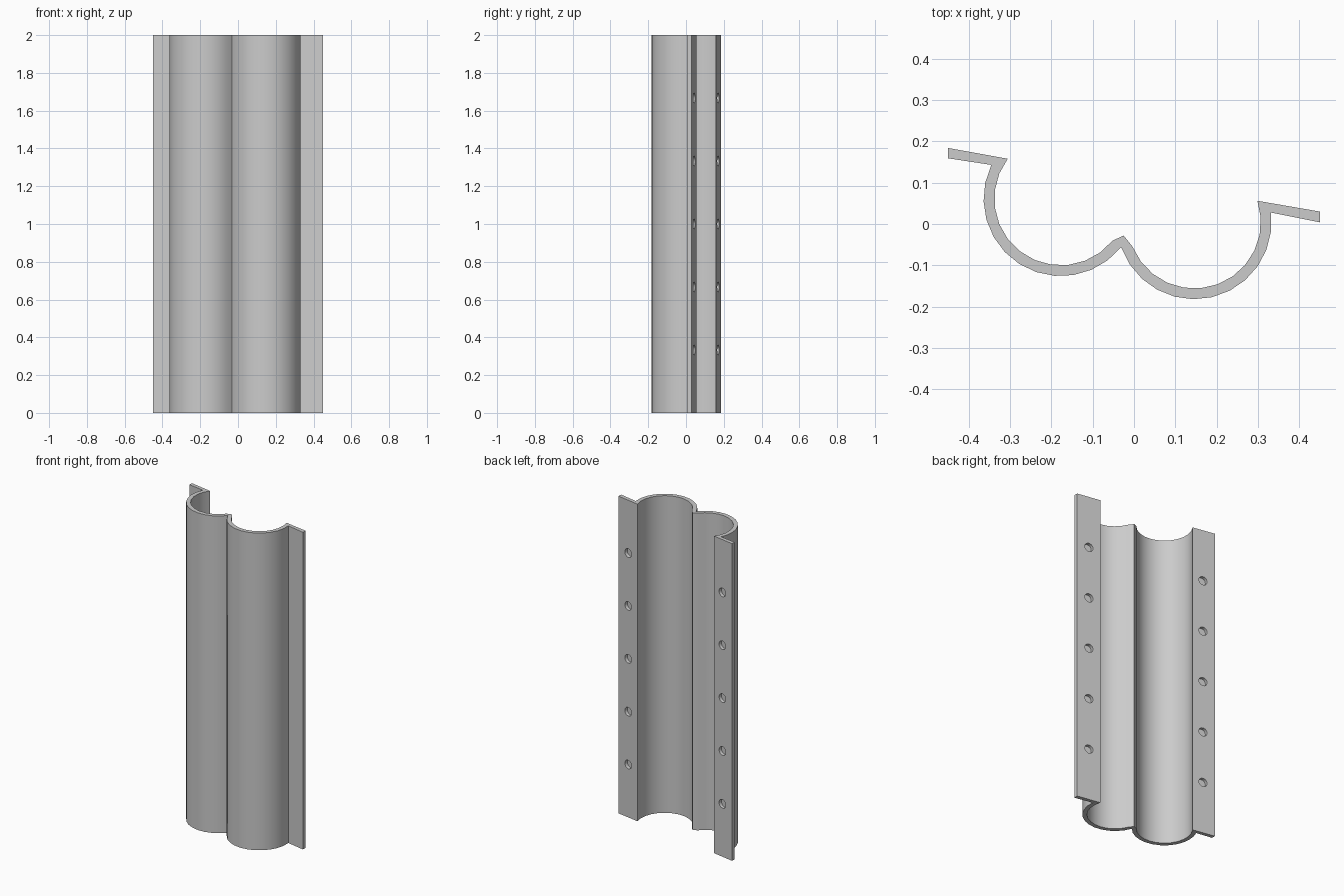
import bpy, bmesh
from math import cos, sin, radians
from mathutils import Vector, Matrix

cube = bpy.data.objects.get("Cube")
if cube:
    bpy.data.objects.remove(cube, do_unlink=True)

HEIGHT = 2.0
TILT = radians(-9.7)          # slope of the line through both flanges
R_OUT, R_IN, STEPS = 0.187, 0.161, 12
LEFT_C, RIGHT_C = (0.146, 0.005), (-0.177, 0.061)   # trough centres

grey = bpy.data.materials.new("plain_grey")
grey.use_nodes = True
grey.diffuse_color = (0.6, 0.6, 0.6, 1)
grey.node_tree.nodes["Principled BSDF"].inputs["Base Color"].default_value = (0.6, 0.6, 0.6, 1)


def arc(centre, r, a0, a1):
    """Points along a circular arc, angles in degrees."""
    pts = []
    for i in range(STEPS + 1):
        a = radians(a0 + (a1 - a0) * i / STEPS)
        pts.append((centre[0] + r * cos(a), centre[1] + r * sin(a)))
    return pts


# Cross-section: front skin from -x to +x, then back skin in reverse
front = [(-0.45, 0.159)] + arc(RIGHT_C, R_OUT, 154, 321) \
    + arc(LEFT_C, R_OUT, 199.5, 367) + [(0.45, 0.004)]
back = [(-0.45, 0.184)] + arc(RIGHT_C, R_IN, 143, 321) + [(-0.025, -0.028)] \
    + arc(LEFT_C, R_IN, 202, 378.5) + [(0.45, 0.03)]
profile = front + back[::-1]

# Double trough with flanges, extruded to full height
bm = bmesh.new()
base = bm.faces.new([bm.verts.new((x, y, 0)) for x, y in profile])
ext = bmesh.ops.extrude_face_region(bm, geom=[base])
top = [v for v in ext["geom"] if isinstance(v, bmesh.types.BMVert)]
bmesh.ops.translate(bm, verts=top, vec=(0, 0, HEIGHT))
bmesh.ops.recalc_face_normals(bm, faces=bm.faces)
mesh = bpy.data.meshes.new("double_trough_panel")
bm.to_mesh(mesh)
bm.free()
panel = bpy.data.objects.new("double_trough_panel", mesh)
bpy.context.collection.objects.link(panel)
mesh.materials.append(grey)

# Blind screw holes in the back of both flanges
bm = bmesh.new()
turn = Matrix.Rotation(TILT, 4, "Z") @ Matrix.Rotation(radians(90), 4, "X")
for x, y in ((-0.373, 0.1705), (0.373, 0.043)):
    for i in range(1, 6):
        place = Matrix.Translation(Vector((x, y, HEIGHT * i / 6)))
        bmesh.ops.create_cone(bm, cap_ends=True, segments=20, radius1=0.027,
                              radius2=0.027, depth=0.04, matrix=place @ turn)
cut_mesh = bpy.data.meshes.new("hole_cutter")
bm.to_mesh(cut_mesh)
bm.free()
cut_mesh.materials.append(grey)
cutter = bpy.data.objects.new("hole_cutter", cut_mesh)
bpy.context.collection.objects.link(cutter)

mod = panel.modifiers.new("screw_holes", "BOOLEAN")
mod.operation = "DIFFERENCE"
mod.solver = "EXACT"
mod.object = cutter

# Apply the cut, drop the helper and shade
bpy.ops.object.select_all(action="DESELECT")
bpy.context.view_layer.objects.active = panel
panel.select_set(True)
bpy.ops.object.modifier_apply(modifier=mod.name)
bpy.data.objects.remove(cutter, do_unlink=True)
bpy.ops.object.shade_smooth_by_angle(angle=radians(30))
